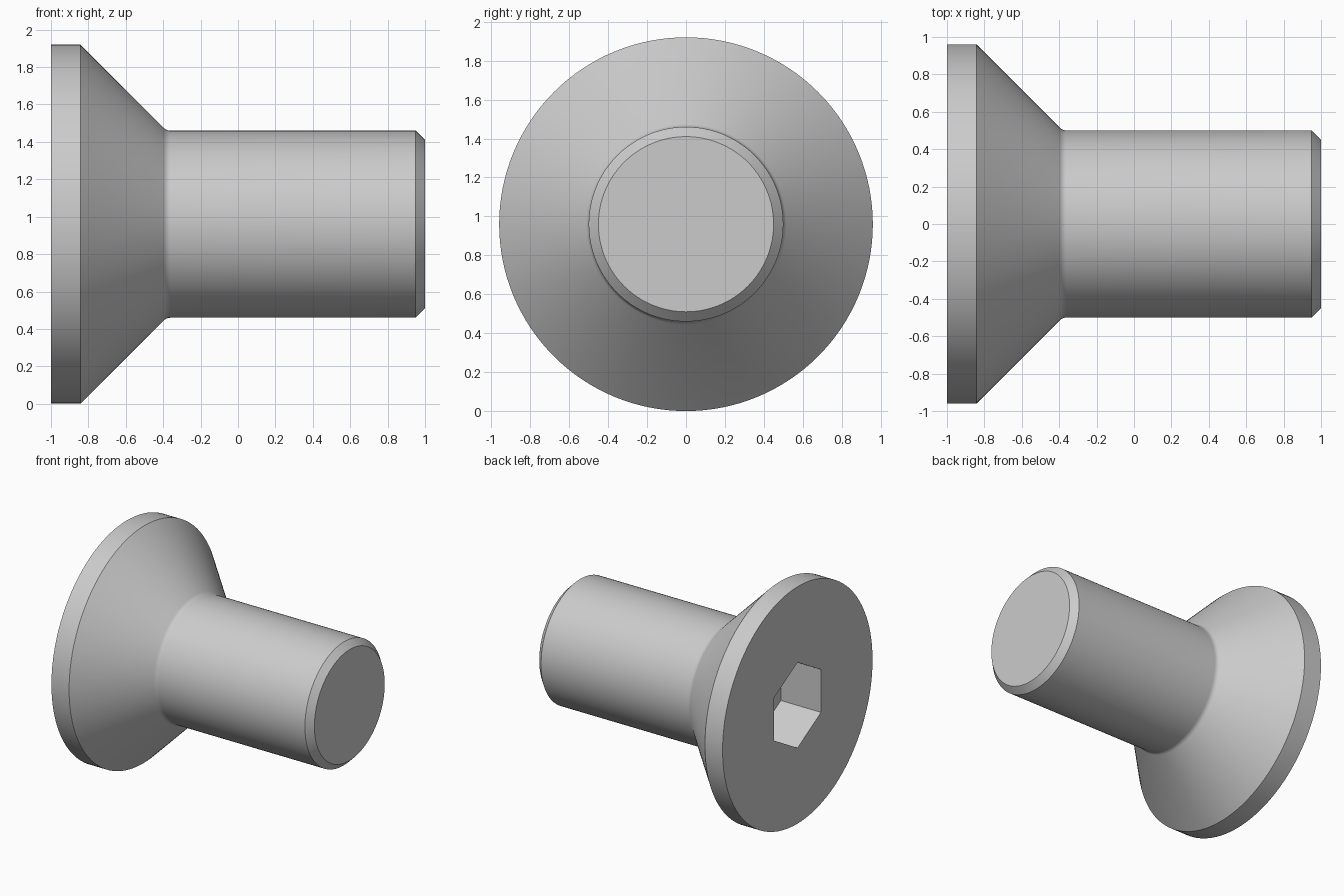
import bpy, bmesh
from math import cos, sin, tan, pi, radians
from mathutils import Matrix

if "Cube" in bpy.data.objects:
    bpy.data.objects.remove(bpy.data.objects["Cube"])

HEAD_R, SHANK_R, CHAMFER = 0.96, 0.50, 0.05
HEAD_RIM_X, FILLET = -0.842, 0.05
SOCKET_R, SOCKET_DEPTH = 0.30 / cos(pi / 6), 0.36
SEGMENTS = 128


def add_object(name, bm):
    bmesh.ops.recalc_face_normals(bm, faces=bm.faces)
    mesh = bpy.data.meshes.new(name)
    bm.to_mesh(mesh)
    bm.free()
    obj = bpy.data.objects.new(name, mesh)
    bpy.context.collection.objects.link(obj)
    obj.location.z = HEAD_R
    return obj


# Screw profile as (x, radius): flat head, 45 degree cone, neck fillet, shank, chamfer
neck_x = HEAD_RIM_X + HEAD_R - SHANK_R
arc_x = neck_x + FILLET * tan(radians(22.5))
fillet = [(arc_x + FILLET * cos(radians(a)), SHANK_R + FILLET + FILLET * sin(radians(a)))
          for a in (225, 234, 243, 252, 261, 270)]
profile = [(-1, 0), (-1, HEAD_R), (HEAD_RIM_X, HEAD_R), *fillet,
           (1 - CHAMFER, SHANK_R), (1, SHANK_R - CHAMFER), (1, 0)]

# Revolve the profile around the x axis
bm = bmesh.new()
verts = [bm.verts.new((x, 0, r)) for x, r in profile]
edges = [bm.edges.new(pair) for pair in zip(verts, verts[1:])]
bmesh.ops.spin(bm, geom=verts + edges, cent=(0, 0, 0), axis=(1, 0, 0),
               angle=2 * pi, steps=SEGMENTS, use_merge=True)
bmesh.ops.remove_doubles(bm, verts=bm.verts, dist=1e-5)
screw = add_object("countersunk_screw", bm)

# Hexagonal prism that cuts the drive socket, corners pointing up and down
bm = bmesh.new()
start, end = -1.2, -1 + SOCKET_DEPTH
bmesh.ops.create_cone(bm, cap_ends=True, segments=6, radius1=SOCKET_R,
                      radius2=SOCKET_R, depth=end - start)
turn = max((Matrix.Rotation(a, 4, 'X') @ Matrix.Rotation(pi / 2, 4, 'Y') for a in (0, pi / 6)),
           key=lambda m: max((m @ v.co).z for v in bm.verts))
bmesh.ops.transform(bm, verts=bm.verts,
                    matrix=Matrix.Translation(((start + end) / 2, 0, 0)) @ turn)
cutter = add_object("socket_cutter", bm)
cutter.hide_render = True

cut = screw.modifiers.new("socket", 'BOOLEAN')
cut.operation, cut.solver, cut.object = 'DIFFERENCE', 'EXACT', cutter
bpy.context.view_layer.objects.active = screw
screw.select_set(True)
bpy.ops.object.modifier_apply(modifier=cut.name)
bpy.data.objects.remove(cutter)

# Smooth round surfaces, crisp rims and socket
bpy.ops.object.shade_smooth_by_angle(angle=radians(30))
